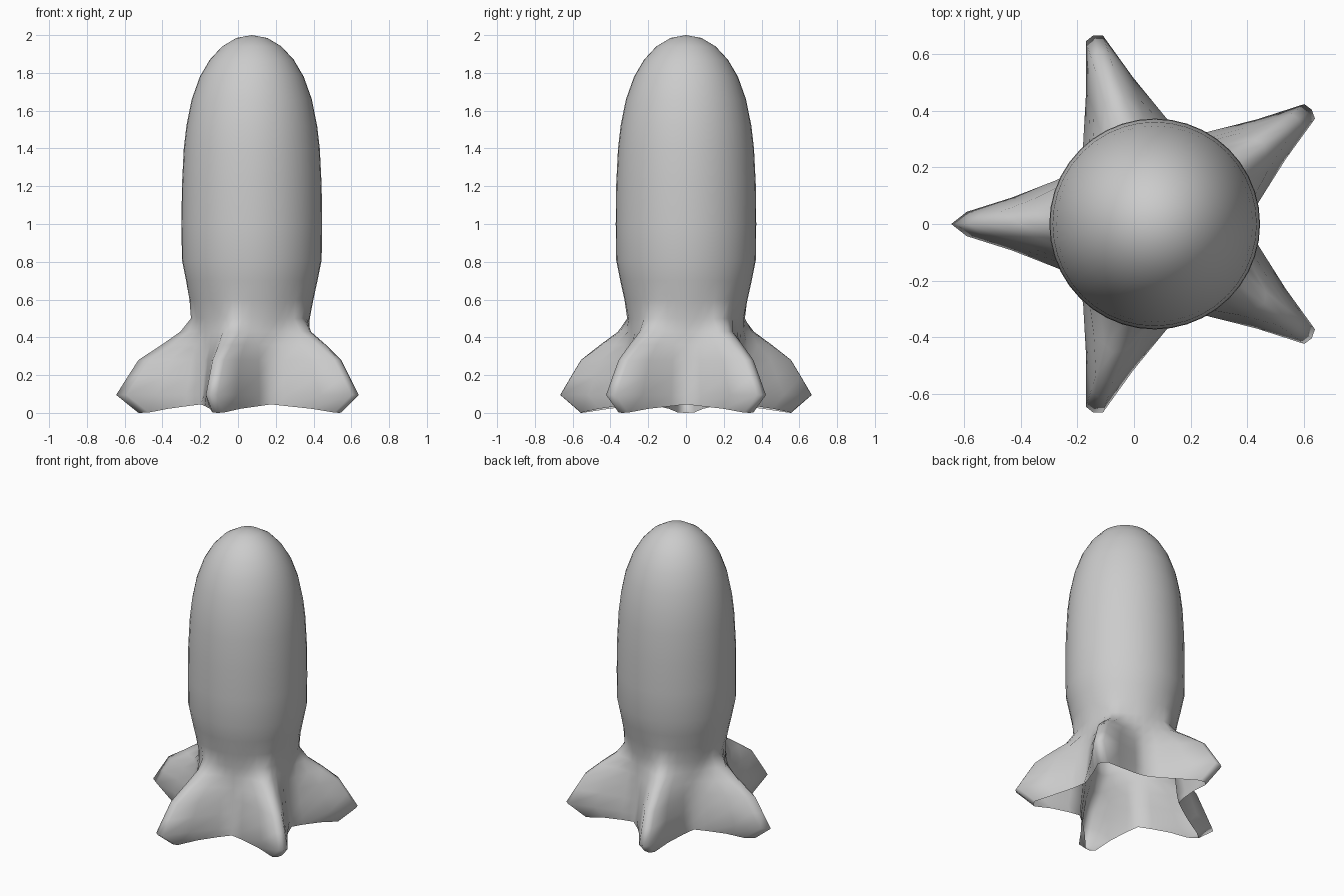
import bpy, bmesh, math
from mathutils import Vector

if "Cube" in bpy.data.objects:
    bpy.data.objects.remove(bpy.data.objects["Cube"])

CX = 0.073                      # body axis is slightly off the bounding-box centre
FINS = 5
# per-fin reach and how far the blunt corners sit behind the tip
REACH = [1.0, 0.975, 0.955, 0.955, 0.975]
SETBACK = [0.055, 0.012, 0.01, 0.01, 0.012]
LIFT = [0, 0.002, 0.022, 0.036, 0.045]   # hem rises between the fins

# height, body radius, fin reach
RINGS = [
    (0.0, 0.335, 0.60), (0.095, 0.325, 0.718), (0.19, 0.315, 0.658),
    (0.28, 0.308, 0.60), (0.36, 0.305, 0.478), (0.43, 0.305, 0.378),
    (0.50, 0.307, 0.322), (0.60, 0.326, 0.33), (0.70, 0.348, 0.348),
    (0.81, 0.37, 0.37), (1.0, 0.372, 0.372), (1.2, 0.37, 0.37),
    (1.4, 0.36, 0.36), (1.52, 0.346, 0.346), (1.66, 0.318, 0.318),
    (1.78, 0.275, 0.275), (1.87, 0.222, 0.222), (1.94, 0.157, 0.157),
    (1.985, 0.082, 0.082),
]


def polar(r, deg):
    a = math.radians(deg)
    return Vector((r * math.cos(a), r * math.sin(a)))


def half_fin(R, F, k):
    """Five points from fin tip to the valley, fin pointing along +x."""
    s = min(1.0, max(0.0, (F - R) / 0.2))
    f = R + (F - R) * (1 - (1 - REACH[k]) * F / max(F - R, 1e-6)) if s >= 1 else F
    tip = Vector((f, 0))
    edge = Vector((f - SETBACK[k], 0.043 if k == 0 else 0.032))
    root = polar(R + (f - R) * 0.14, 24)
    mid = edge.lerp(root, 0.5) + Vector((0, -0.006))
    shape = [tip, edge, mid, root, polar(R, 36)]
    circle = [polar(f, 0)] + [polar(R + (f - R) * 0.6, 9)] + [polar(R, a) for a in (18, 27, 36)]
    return [c.lerp(p, s) for c, p in zip(circle, shape)]


# Rocket shell: one skin, open underneath, fins drawn out of the body
bm = bmesh.new()
loops = []
for i, (z, R, F) in enumerate(RINGS):
    loop = []
    for k in range(FINS):
        h = half_fin(R, F, k)
        a = math.pi + k * math.tau / FINS
        ca, sa = math.cos(a), math.sin(a)
        order = [(j, -1) for j in (3, 2, 1)] + [(j, 1) for j in range(5)]
        for j, side in order:
            x, y = h[j].x, h[j].y * side
            zz = z + (LIFT[j] if i == 0 else 0)
            loop.append(bm.verts.new((CX + x * ca - y * sa, x * sa + y * ca, zz)))
    loops.append(loop)

n = len(loops[0])
for lo, hi in zip(loops, loops[1:]):
    for j in range(n):
        bm.faces.new((lo[j], lo[(j + 1) % n], hi[(j + 1) % n], hi[j]))

# Nose tip
apex = bm.verts.new((CX, 0, 2.0))
for j in range(n):
    bm.faces.new((loops[-1][j], loops[-1][(j + 1) % n], apex))

for f in bm.faces:
    f.smooth = True
mesh = bpy.data.meshes.new("rocket_shell")
bm.to_mesh(mesh)
bm.free()
obj = bpy.data.objects.new("rocket_shell", mesh)
bpy.context.collection.objects.link(obj)
